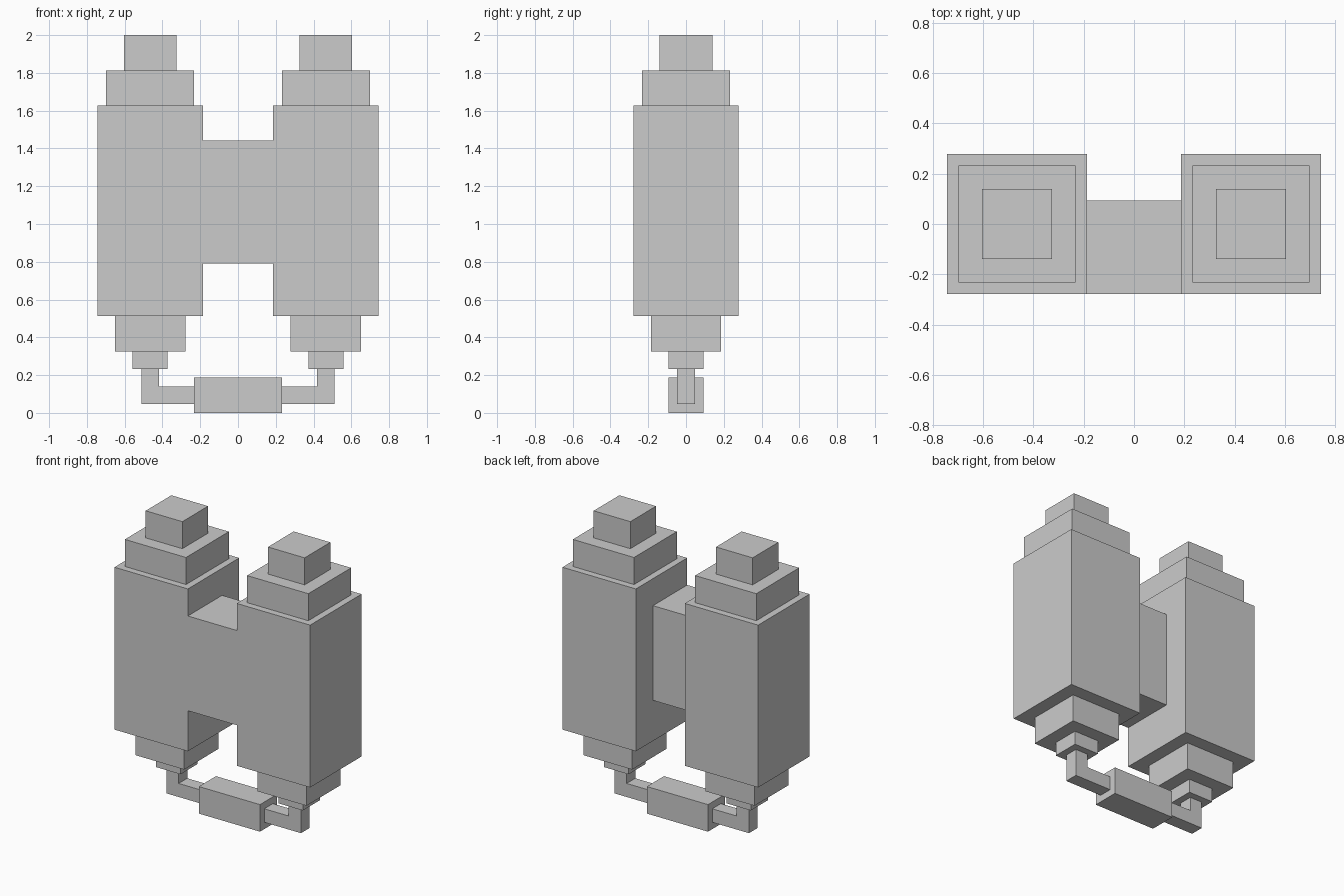
import bpy, bmesh

if "Cube" in bpy.data.objects:
    bpy.data.objects.remove(bpy.data.objects["Cube"])

U = 2 / 43  # model grid unit


def make_object(name, bm, mirror=False):
    bmesh.ops.recalc_face_normals(bm, faces=bm.faces)
    mesh = bpy.data.meshes.new(name)
    bm.to_mesh(mesh)
    bm.free()
    obj = bpy.data.objects.new(name, mesh)
    bpy.context.collection.objects.link(obj)
    if mirror:
        obj.modifiers.new("Mirror", 'MIRROR').use_axis[0] = True
    return obj


def prism(name, profile, y0, y1, mirror=False):
    """Extrude an x/z profile (grid units) from y0 to y1."""
    bm = bmesh.new()
    face = bm.faces.new([bm.verts.new((x * U, y0 * U, z * U)) for x, z in profile])
    ext = bmesh.ops.extrude_face_region(bm, geom=[face])
    moved = [v for v in ext["geom"] if isinstance(v, bmesh.types.BMVert)]
    bmesh.ops.translate(bm, verts=moved, vec=(0, (y1 - y0) * U, 0))
    return make_object(name, bm, mirror)


def box(name, x0, x1, y0, y1, z0, z1, mirror=False):
    return prism(name, [(x0, z0), (x1, z0), (x1, z1), (x0, z1)], y0, y1, mirror)


# Stacked square tiers of each tower: name, half width, bottom, top
tiers = [
    ("lower_collar", 2, 5, 7),
    ("lower_step", 4, 7, 11),
    ("tower_body", 6, 11, 35),
    ("upper_step", 5, 35, 39),
    ("top_cap", 3, 39, 43),
]
for name, h, z0, z1 in tiers:
    box(name, 10 - h, 10 + h, -h, h, z0, z1, mirror=True)

# Block joining the towers, flush with their front
box("bridge", -4, 4, -6, 2, 17, 31)

# Bent arms and the grip they hold
prism("handle_arm", [(5, 1), (11, 1), (11, 5), (9, 5), (9, 3), (5, 3)], -1, 1, mirror=True)
box("handle_grip", -5, 5, -2, 2, 0, 4)
